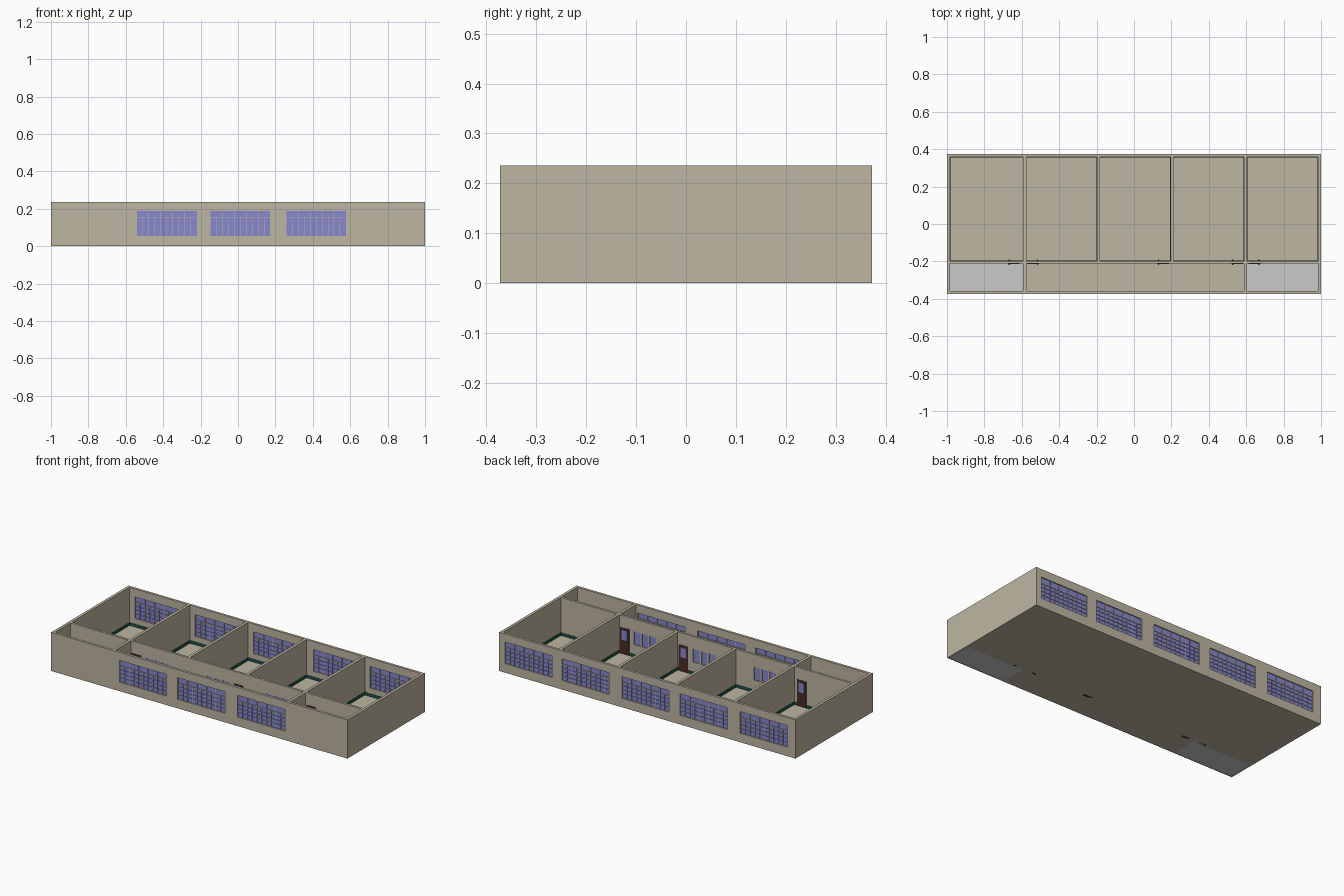
import bpy, bmesh
from mathutils import Matrix, Vector

if "Cube" in bpy.data.objects:
    bpy.data.objects.remove(bpy.data.objects["Cube"])


def material(name, srgb):
    m = bpy.data.materials.new(name)
    lin = [((c / 255 + 0.055) / 1.055) ** 2.4 if c > 10 else c / 3294 for c in srgb]
    m.diffuse_color = (*lin, 1)
    m.use_nodes = True
    m.node_tree.nodes["Principled BSDF"].inputs["Base Color"].default_value = m.diffuse_color
    return m


WALL = material("beige_plaster", (190, 182, 162))
GLASS = material("blue_glass", (136, 136, 206))
GREY = material("grey_floor", (202, 202, 202))
GREEN = material("dark_green_skirting", (28, 78, 68))
BROWN = material("dark_brown_wood", (72, 44, 42))
METAL = material("handle_metal", (110, 108, 104))


def boxes(name, spans, mat):
    """One object from boxes given as (x0, x1, y0, y1, z0, z1)."""
    bm = bmesh.new()
    for x0, x1, y0, y1, z0, z1 in spans:
        size = Matrix.Diagonal((x1 - x0, y1 - y0, z1 - z0, 1))
        mid = Vector(((x0 + x1) / 2, (y0 + y1) / 2, (z0 + z1) / 2))
        bmesh.ops.create_cube(bm, size=1, matrix=Matrix.Translation(mid) @ size)
    me = bpy.data.meshes.new(name)
    bm.to_mesh(me)
    bm.free()
    me.materials.append(mat)
    ob = bpy.data.objects.new(name, me)
    bpy.context.collection.objects.link(ob)
    return ob


def cut(ob, spans):
    """Subtract boxes from an object for good."""
    cutter = boxes("cutter", spans, WALL)
    cutter.hide_render = True
    mod = ob.modifiers.new("cut", "BOOLEAN")
    mod.operation, mod.solver, mod.object = "DIFFERENCE", "EXACT", cutter
    bpy.context.view_layer.update()
    dg = bpy.context.evaluated_depsgraph_get()
    me = bpy.data.meshes.new_from_object(ob.evaluated_get(dg))
    ob.modifiers.clear()
    ob.data = me
    bpy.data.objects.remove(cutter)


H, HY = 0.236, 0.373            # wall height, half depth
IN_Y = 0.358                    # inner face of the long outer walls
WY0, WY1 = -0.211, -0.197       # corridor wall
FLOOR = 0.004
WZ0, WZ1, TRANSOM = 0.055, 0.187, 0.152
rooms = [(-0.983, -0.593), (-0.576, -0.199), (-0.182, 0.194), (0.211, 0.588), (0.605, 0.983)]
corners = [rooms[0], rooms[4]]
front_windows = [(-0.54, -0.22), (-0.146, 0.172), (0.258, 0.577)]
back_windows = [(-0.946, -0.627)] + front_windows + [(0.642, 0.962)]
doors = [(-0.675, -0.612), (-0.571, -0.508), (0.123, 0.186), (0.52, 0.583), (0.612, 0.675)]
inner_windows = [(-0.47, -0.32), (-0.06, 0.09), (0.34, 0.49)]
DOOR_H, IZ0, IZ1 = 0.163, 0.08, 0.16

# Building shell: block with rooms hollowed out, then openings cut
shell = boxes("building_shell", [(-1, 1, -HY, HY, 0, H)], WALL)
pockets = [(a, b, WY1, IN_Y, FLOOR, 0.3) for a, b in rooms]
pockets += [(-0.576, 0.588, -IN_Y, WY0, FLOOR, 0.3)]
pockets += [(a, b, -IN_Y, WY0, -0.1, 0.3) for a, b in corners]
cut(shell, pockets)
holes = [(a, b, -HY - 0.03, -IN_Y + 0.02, WZ0, WZ1) for a, b in front_windows]
holes += [(a, b, IN_Y - 0.02, HY + 0.03, WZ0, WZ1) for a, b in back_windows]
holes += [(a, b, WY0 - 0.02, WY1 + 0.02, IZ0, IZ1) for a, b in inner_windows]
holes += [(a, b, WY0 - 0.02, WY1 + 0.02, FLOOR + 0.002, DOOR_H) for a, b in doors]
cut(shell, holes)

# Grey floors of the two corner rooms
for i, (a, b) in enumerate(corners):
    boxes(f"corner_floor_{i}", [(a, b, -IN_Y, WY0, 0, FLOOR)], GREY)


# Outer windows: glass sheet, louvre slats, transom, and mullions
def window(name, a, b, y):
    boxes(name + "_glass", [(a, b, y - 0.001, y + 0.001, WZ0, WZ1)], GLASS)
    slats = [WZ0 + 0.024 * k for k in (1, 2, 3)]
    boxes(name + "_slats", [(a, b, y - 0.004, y + 0.004, z, z + 0.003) for z in slats], GLASS)
    bars = [(a, b, y - 0.005, y + 0.005, TRANSOM - 0.002, TRANSOM + 0.002)]
    for k in range(1, 10):
        x = a + (b - a) * k / 10
        top = WZ1 if k % 2 == 0 else TRANSOM
        bars.append((x - 0.0014, x + 0.0014, y - 0.005, y + 0.005, WZ0, top))
    boxes(name + "_bars", bars, WALL)


mid_y = (HY + IN_Y) / 2
for i, (a, b) in enumerate(front_windows):
    window(f"front_window_{i}", a, b, -mid_y)
for i, (a, b) in enumerate(back_windows):
    window(f"back_window_{i}", a, b, mid_y)

# Corridor windows: three panes each with mullions
wall_mid = (WY0 + WY1) / 2
for i, (a, b) in enumerate(inner_windows):
    boxes(f"corridor_window_glass_{i}", [(a, b, wall_mid - 0.002, wall_mid + 0.002, IZ0, IZ1)], GLASS)
    xs = [a + (b - a) * k / 3 for k in (1, 2)]
    boxes(f"corridor_window_mullions_{i}",
          [(x - 0.006, x + 0.006, WY0, WY1, IZ0, IZ1) for x in xs], WALL)

# Doors with a glass light and a handle on the free side
for i, (a, b) in enumerate(doors):
    y0, y1 = WY0 - 0.002, WY1 + 0.002
    boxes(f"door_{i}", [(a, b, y0, y1, 0.0, DOOR_H)], BROWN)
    boxes(f"door_glass_{i}", [(a + 0.013, b - 0.013, y0 - 0.001, y1 + 0.001, 0.09, 0.148)], GLASS)
    hx = a + 0.008 if i in (0, 2, 3) else b - 0.008
    boxes(f"door_handle_{i}", [(hx - 0.003, hx + 0.003, y0 - 0.006, y1 + 0.006, 0.073, 0.079)], METAL)

# Green skirting around each classroom, broken at the doors
T, SZ = 0.0015, 0.022
for i, (a, b) in enumerate(rooms):
    strips = [(a, a + T, WY1, IN_Y, FLOOR, SZ), (b - T, b, WY1, IN_Y, FLOOR, SZ),
              (a, b, IN_Y - T, IN_Y, FLOOR, SZ)]
    x = a
    for d0, d1 in doors:
        if a < d0 < b:
            strips.append((x, d0, WY1, WY1 + T, FLOOR, SZ))
            x = d1
    strips.append((x, b, WY1, WY1 + T, FLOOR, SZ))
    boxes(f"skirting_{i}", strips, GREEN)
